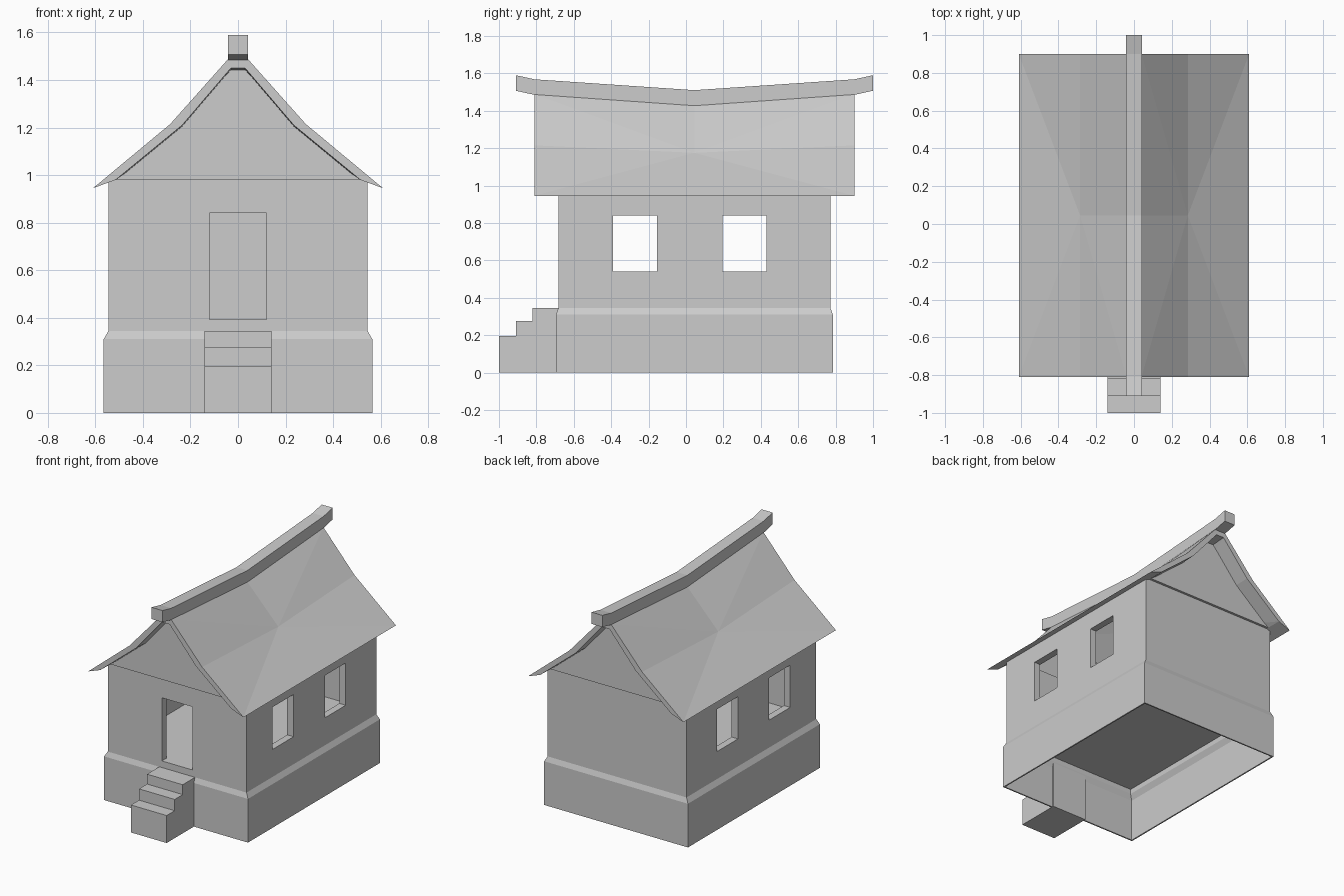
import bpy
import bmesh

cube = bpy.data.objects.get("Cube")
if cube:
    bpy.data.objects.remove(cube, do_unlink=True)

MID = 0.045      # centre of the house along y
GREY = (0.604, 0.604, 0.604, 1)

mat = bpy.data.materials.new("plain grey")
mat.use_nodes = True
mat.diffuse_color = GREY
mat.node_tree.nodes["Principled BSDF"].inputs["Base Color"].default_value = GREY


def loft(name, rings, pivots=()):
    """Skin a row of closed rings and cap both ends; pivots are vertices the quads split from."""
    bm = bmesh.new()
    rows = [[bm.verts.new(p) for p in ring] for ring in rings]
    split = {rows[i][j] for i, j in pivots}
    n = len(rows[0])
    for a, b in zip(rows, rows[1:]):
        for i in range(n):
            k = (i + 1) % n
            quad = [a[i], a[k], b[k], b[i]]
            start = next((s for s, v in enumerate(quad) if v in split), 0)
            bm.faces.new(quad[start:] + quad[:start])
    if split:
        bmesh.ops.triangulate(bm, faces=bm.faces[:], quad_method='FIXED')
    bm.faces.new(rows[0])
    bm.faces.new(rows[-1])
    bmesh.ops.recalc_face_normals(bm, faces=bm.faces[:])
    mesh = bpy.data.meshes.new(name)
    bm.to_mesh(mesh)
    bm.free()
    mesh.materials.append(mat)
    obj = bpy.data.objects.new(name, mesh)
    bpy.context.collection.objects.link(obj)
    return obj


def rect(hx, hy, z):
    return [(x * hx, MID + y * hy, z) for x, y in ((-1, -1), (1, -1), (1, 1), (-1, 1))]


def box(name, x0, x1, y0, y1, z0, z1):
    return loft(name, [[(x0, y0, z), (x1, y0, z), (x1, y1, z), (x0, y1, z)] for z in (z0, z1)])


def mirrored(half):
    return half + [(-x, z) for x, z in reversed(half)]


def across(profile, y):
    return [(x, y, z) for x, z in profile]


# Hollow body: underside void, flared plinth, walls, then the room inside
body = loft("house_walls", [
    rect(0.535, 0.718, 0.38),
    rect(0.535, 0.718, 0.345),
    rect(0.555, 0.73, 0.305),
    rect(0.555, 0.73, 0),
    rect(0.565, 0.74, 0),
    rect(0.565, 0.74, 0.31),
    rect(0.545, 0.7275, 0.345),
    rect(0.545, 0.7275, 0.98),
    rect(0.495, 0.6775, 0.98),
    rect(0.495, 0.6775, 0.39),
])

# Window and door openings
cutters = [
    box("window_cutter_front", -1, 1, -0.39, -0.155, 0.54, 0.84),
    box("window_cutter_back", -1, 1, 0.195, 0.43, 0.54, 0.84),
    box("door_cutter", -0.12, 0.12, -0.9, -0.4, 0.392, 0.84),
]
bpy.context.view_layer.objects.active = body
for cutter in cutters:
    cutter.hide_render = True
    mod = body.modifiers.new("opening", 'BOOLEAN')
    mod.operation = 'DIFFERENCE'
    mod.solver = 'EXACT'
    mod.object = cutter
    bpy.ops.object.modifier_apply(modifier=mod.name)
    bpy.data.objects.remove(cutter, do_unlink=True)

# Front steps as one stepped side profile
stairs = [(-1, 0), (-1, 0.195), (-0.91, 0.195), (-0.91, 0.275),
          (-0.82, 0.275), (-0.82, 0.345), (-0.675, 0.345), (-0.675, 0)]
loft("front_steps", [[(x, y, z) for y, z in stairs] for x in (-0.14, 0.14)])

# Gable ends, standing slightly proud of the walls
gable = mirrored([(0.53, 0.98), (0.25, 1.21), (0.035, 1.455)])
for name, side in (("front_gable", -1), ("back_gable", 1)):
    loft(name, [across(gable, MID + side * d) for d in (0.69, 0.745)])


# Sagging, kinked roof shell
def roof_profile(apex_drop, kink_drop):
    outer = mirrored([(0.61, 0.945), (0.285, 1.215 - kink_drop), (0.04, 1.49 - apex_drop)])
    inner = mirrored([(0.515, 0.98), (0.235, 1.21 - kink_drop), (0.03, 1.45 - apex_drop)])
    return outer + inner[::-1]


ends, middle = roof_profile(0, 0), roof_profile(0.06, 0.04)
loft("roof", [across(ends, -0.81), across(middle, MID), across(ends, 0.9)],
     pivots=[(1, 1), (1, 4), (1, 7), (1, 10)])

# Ridge beam with upturned ends
ridge = [(-0.91, 1.59), (-0.81, 1.568), (MID, 1.51), (0.9, 1.568), (1, 1.59)]
loft("ridge_beam", [[(-0.043, y, z), (0.043, y, z), (0.043, y, z - 0.083), (-0.043, y, z - 0.083)]
                    for y, z in ridge])
